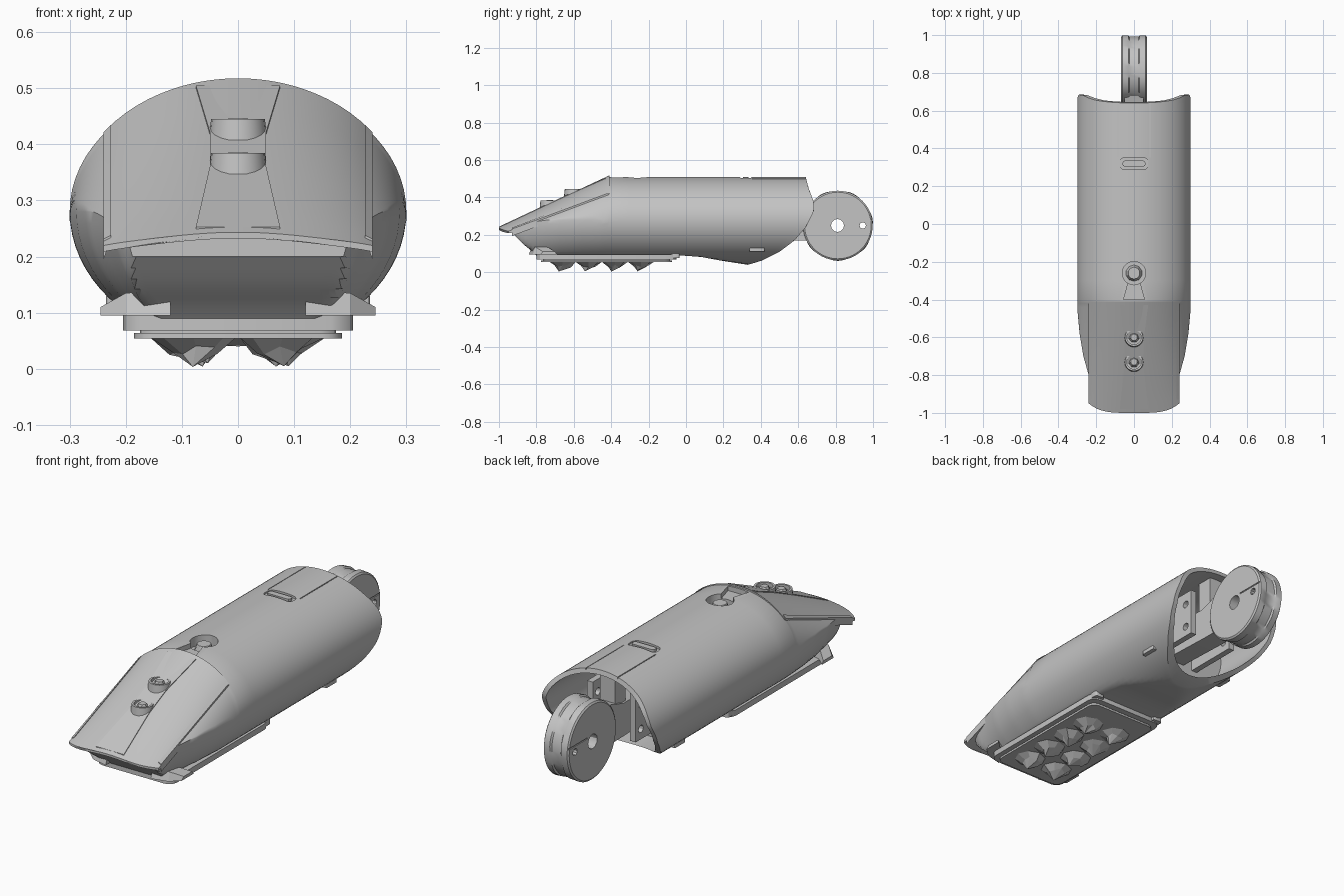
import bpy, bmesh, math, random
from mathutils import Vector, Matrix

if "Cube" in bpy.data.objects:
    bpy.data.objects.remove(bpy.data.objects["Cube"], do_unlink=True)
random.seed(4)

grey = bpy.data.materials.new("plain grey")
grey.use_nodes = True
grey.diffuse_color = (0.55, 0.55, 0.55, 1)
for node in grey.node_tree.nodes:
    if node.type == "BSDF_PRINCIPLED":
        node.inputs["Base Color"].default_value = grey.diffuse_color


def finish(bm, name, smooth=30):
    bmesh.ops.recalc_face_normals(bm, faces=bm.faces[:])
    if bm.calc_volume(signed=True) < 0:
        bmesh.ops.reverse_faces(bm, faces=bm.faces[:])
    mesh = bpy.data.meshes.new(name)
    bm.to_mesh(mesh)
    bm.free()
    ob = bpy.data.objects.new(name, mesh)
    bpy.context.collection.objects.link(ob)
    mesh.materials.append(grey)
    if smooth:
        shade(ob, smooth)
    return ob


def shade(ob, angle=30):
    bpy.ops.object.select_all(action="DESELECT")
    ob.select_set(True)
    bpy.context.view_layer.objects.active = ob
    bpy.ops.object.shade_smooth_by_angle(angle=math.radians(angle))


def loft(name, rings, smooth=30):
    bm = bmesh.new()
    rows = [[bm.verts.new(p) for p in ring] for ring in rings]
    n = len(rows[0])
    for a, b in zip(rows, rows[1:]):
        for i in range(n):
            j = (i + 1) % n
            bm.faces.new((a[i], a[j], b[j], b[i]))
    bm.faces.new(rows[0])
    bm.faces.new(rows[-1])
    return finish(bm, name, smooth)


def box(name, x, y, z, bevel=0.0):
    bm = bmesh.new()
    bmesh.ops.create_cube(bm, size=1)
    for v in bm.verts:
        v.co = [lo + (hi - lo) * (c + 0.5) for c, (lo, hi) in zip(v.co, (x, y, z))]
    if bevel:
        upright = [e for e in bm.edges if abs(e.verts[0].co.z - e.verts[1].co.z) > 1e-4]
        bmesh.ops.bevel(bm, geom=upright, offset=bevel, segments=3, affect="EDGES", profile=0.5)
    return finish(bm, name)


def cylinder(name, centre, radius, depth, axis="Z", sides=24, top=None):
    bm = bmesh.new()
    turn = Matrix.Rotation(math.pi / 2, 4, "Y") if axis == "X" else Matrix.Identity(4)
    bmesh.ops.create_cone(bm, cap_ends=True, segments=sides, radius1=radius,
                          radius2=radius if top is None else top, depth=depth,
                          matrix=Matrix.Translation(centre) @ turn)
    return finish(bm, name)


def cut(ob, cutter):
    # Keep the uncut part if the solver loses it
    before = ob.data.copy()
    mod = ob.modifiers.new("cut", "BOOLEAN")
    mod.operation, mod.solver, mod.object = "DIFFERENCE", "EXACT", cutter
    bpy.context.view_layer.objects.active = ob
    bpy.ops.object.modifier_apply(modifier=mod.name)
    bpy.data.objects.remove(cutter, do_unlink=True)
    if len(ob.data.polygons) < len(before.polygons) / 2:
        ob.data = before
    shade(ob)


def curve(points, t):
    for (a, u), (b, v) in zip(points, points[1:]):
        if t <= b:
            return u + (v - u) * max(0, (t - a) / (b - a))
    return points[-1][1]


# Sloping arched nose surface
def slope(x, y):
    k = 1.04 - 0.58 * min(1, (-0.42 - y) / 0.58)
    arch = 0.23 * (1 - math.sqrt(1 - min(abs(x) / 0.3, 1) ** 2))
    return 0.51 + (y + 0.42) * 0.465 - arch * k


# Main tube: an elliptical loft with a flat floor and sloped nose, turned inside at the rear
WIDTH = [(-0.92, 0.2), (-0.88, 0.22), (-0.8, 0.24), (-0.7, 0.268), (-0.58, 0.288), (-0.45, 0.3)]
FLOOR = [(-0.92, 0.2), (-0.87, 0.15), (-0.82, 0.11), (-0.8, 0.09), (-0.03, 0.09),
         (0.08, 0.082), (0.2, 0.06), (0.33, 0.04)]
REAR = [(0.04, 0.33), (0.06, 0.4), (0.11, 0.5), (0.17, 0.58), (0.24, 0.64), (0.33, 0.685),
        (0.38, 0.682), (0.45, 0.655), (0.51, 0.64)]
SPLIT = 0.12


def section(y, t=None, inset=0.0):
    ring = []
    for i in range(72):
        a = math.tau * i / 72
        x = (curve(WIDTH, y) - inset) * math.cos(a)
        z = 0.28 + ((0.23 if math.sin(a) > 0 else 0.24) - inset) * math.sin(a)
        if y < -0.415:
            z = min(z, slope(x, y) - 0.002)
        yy = y if t is None else SPLIT + t * (curve(REAR, z) - SPLIT)
        ring.append((x, yy, max(z, curve(FLOOR, yy) + inset)))
    return ring


rings = [section(-0.92 + 0.02 * i) for i in range(26)]
rings += [section(y) for y in (-0.41, -0.3, -0.15, -0.03, 0.03, 0.08)]
rings += [section(SPLIT, t / 10) for t in range(11)]
rings += [section(SPLIT, 1, 0.022), section(0.3, None, 0.022)]
body = loft("body_shell", rings)

# Top recess, seam grooves and latch slot
cut(body, cylinder("recess_cutter", (0, -0.26, 0.52), 0.062, 0.12))
cut(body, loft("wedge_cutter", [[(-w, y, 0.485), (w, y, 0.485), (w, y, 0.6), (-w, y, 0.6)]
                                for w, y in ((0.055, -0.4), (0.025, -0.29))]))
cut(body, box("groove_cutter", (-0.006, 0.006), (-0.21, 0.7), (0.499, 0.6)))
for s in (-1, 1):
    cut(body, box("seam_cutter", (s * 0.085 - 0.002, s * 0.085 + 0.002), (0.352, 0.7), (0.493, 0.6)))
cut(body, box("slot_cutter", (-0.075, 0.075), (0.29, 0.35), (0.495, 0.6), 0.02))
box("latch_tab", (-0.06, 0.06), (0.305, 0.335), (0.492, 0.508), 0.01)
cylinder("recess_button", (0, -0.26, 0.475), 0.045, 0.04, sides=10, top=0.032)

# Overhanging nose plate with a rounded front lip
px = [-0.24 + 0.48 * i / 24 for i in range(25)]


def plate_ring(t):
    top, under = [], []
    for x in px:
        front = -1 + 0.05 * abs(x / 0.24) ** 4
        y = front + t * (-0.41 - front)
        top.append((x, y, slope(x, y) + 0.003))
        under.append((x, y, slope(x, y) - 0.008 - 0.02 * min(1, t * 6)))
    return top + under[::-1]


loft("nose_plate", [plate_ring(t) for t in (0, 0.1, 0.2, 0.4, 0.6, 0.8, 1)])

# Tapered raised strip and edge ridges on the nose
strip = [(0.075, -0.43), (0.05, -0.62), (0.05, -0.75), (0.075, -0.98)]
loft("nose_strip", [[(s * w, y, slope(w, y) + h) for s, h in ((-1, 0), (-1, 0.007), (1, 0.007), (1, 0))]
                    for w, y in strip])
for side, s in (("left", 1), ("right", -1)):
    loft(side + "_nose_ridge", [[(s * x, y, slope(x, y) + h) for x, h in
                                 ((0.226, 0), (0.226, 0.007), (0.24, 0.007), (0.24, -0.03))]
                                for y in (-0.93, -0.7, -0.42)])

# Two ringed buttons on the slope
for name, y in (("upper", -0.6), ("lower", -0.73)):
    z = slope(0, y)
    ring = cylinder(name + "_button_ring", (0, y, z), 0.052, 0.038, sides=20, top=0.048)
    cut(ring, cylinder("ring_cutter", (0, y, z + 0.02), 0.038, 0.04, sides=20))
    cylinder(name + "_button", (0, y, z + 0.005), 0.034, 0.03, sides=7, top=0.018)

# Sole: two stacked slabs and faceted treads
box("sole_slab", (-0.205, 0.205), (-0.8, -0.05), (0.068, 0.096), 0.04)
box("sole_plate", (-0.185, 0.185), (-0.775, -0.075), (0.054, 0.064), 0.035)
box("sole_core", (-0.175, 0.175), (-0.765, -0.085), (0.06, 0.075), 0.03)
for row, y in enumerate((-0.66, -0.52, -0.38, -0.24)):
    for s in (-1, 1):
        bm = bmesh.new()
        tip = bm.verts.new((s * 0.07 + random.uniform(-0.02, 0.02), y - 0.02, random.uniform(0.002, 0.016)))
        base, mid = [], []
        for i in range(8):
            a = math.tau * i / 8
            c, d = math.cos(a), math.sin(a)
            base.append(bm.verts.new((s * 0.08 + 0.078 * c, y + 0.072 * d, 0.057)))
            r = random.uniform(0.4, 0.68)
            mid.append(bm.verts.new((s * 0.075 + 0.075 * r * c, y + 0.068 * r * d, random.uniform(0.024, 0.042))))
        for i in range(8):
            j = (i + 1) % 8
            bm.faces.new((base[i], base[j], mid[j], mid[i]))
            bm.faces.new((mid[i], mid[j], tip))
        bm.faces.new(base)
        finish(bm, ("left" if s > 0 else "right") + "_tread_%d" % (row + 1), 0)

# Mirrored small parts: front feet, rear lugs, side clips, hinge brackets
for side, s in (("left", 1), ("right", -1)):
    loft(side + "_front_foot", [[(s * x, y, 0.095), (s * x, y + 0.09, 0.095),
                                 (s * x, y + 0.08, h), (s * x, y + 0.015, h)]
                                for x, y, h in ((0.12, -0.84, 0.14), (0.2, -0.82, 0.135), (0.245, -0.78, 0.11))], 0)
    box(side + "_rear_lug", sorted((s * 0.15, s * 0.2)), (-0.08, -0.035), (0.075, 0.105), 0.01)
    box(side + "_side_clip", sorted((s * 0.2, s * 0.235)), (0.34, 0.42), (0.112, 0.13), 0.006)
    bracket = box(side + "_hinge_bracket", sorted((s * 0.1, s * 0.13)), (0.29, 0.57), (0.17, 0.4))
    for z in (0.22, 0.34):
        cut(bracket, cylinder("bolt_cutter", (s * 0.115, 0.53, z), 0.018, 0.1, "X", 12))

# Hinge arm and centre post
loft("hinge_arm", [[(x, 0.29, 0.18), (x, 0.58, 0.17), (x, 0.68, 0.17), (x, 0.72, 0.3),
                    (x, 0.68, 0.37), (x, 0.55, 0.33), (x, 0.29, 0.33)] for x in (-0.05, 0.05)])
box("centre_post", (-0.04, 0.04), (0.52, 0.6), (0.3, 0.49))
box("cross_pin", (-0.13, 0.13), (0.4, 0.46), (0.22, 0.28))

# Rear wheel with a slightly rippled rim, an axle hole and a small outer hole
rows = []
for x, r, ripple in ((-0.068, 0.178, 0), (-0.062, 0.186, 0), (-0.03, 0.186, 0.003), (-0.024, 0.18, 0),
                     (0.024, 0.18, 0), (0.03, 0.186, 0.003), (0.062, 0.186, 0), (0.068, 0.178, 0)):
    row = []
    for i in range(56):
        a = math.tau * i / 56
        q = r + ripple * math.sin(7 * a)
        row.append(Vector((x, 0.812 + q * math.cos(a), 0.25 + q * math.sin(a))))
    rows.append(row)
wheel = loft("rear_wheel", rows)
cut(wheel, cylinder("axle_cutter", (0, 0.81, 0.25), 0.035, 0.3, "X", 12))
cut(wheel, cylinder("hole_cutter", (0, 0.945, 0.25), 0.017, 0.3, "X", 10))
for s in (-1, 1):
    cut(wheel, box("line_cutter", sorted((s * 0.064, s * 0.1)), (0.85, 1.02), (0.277, 0.283)))
